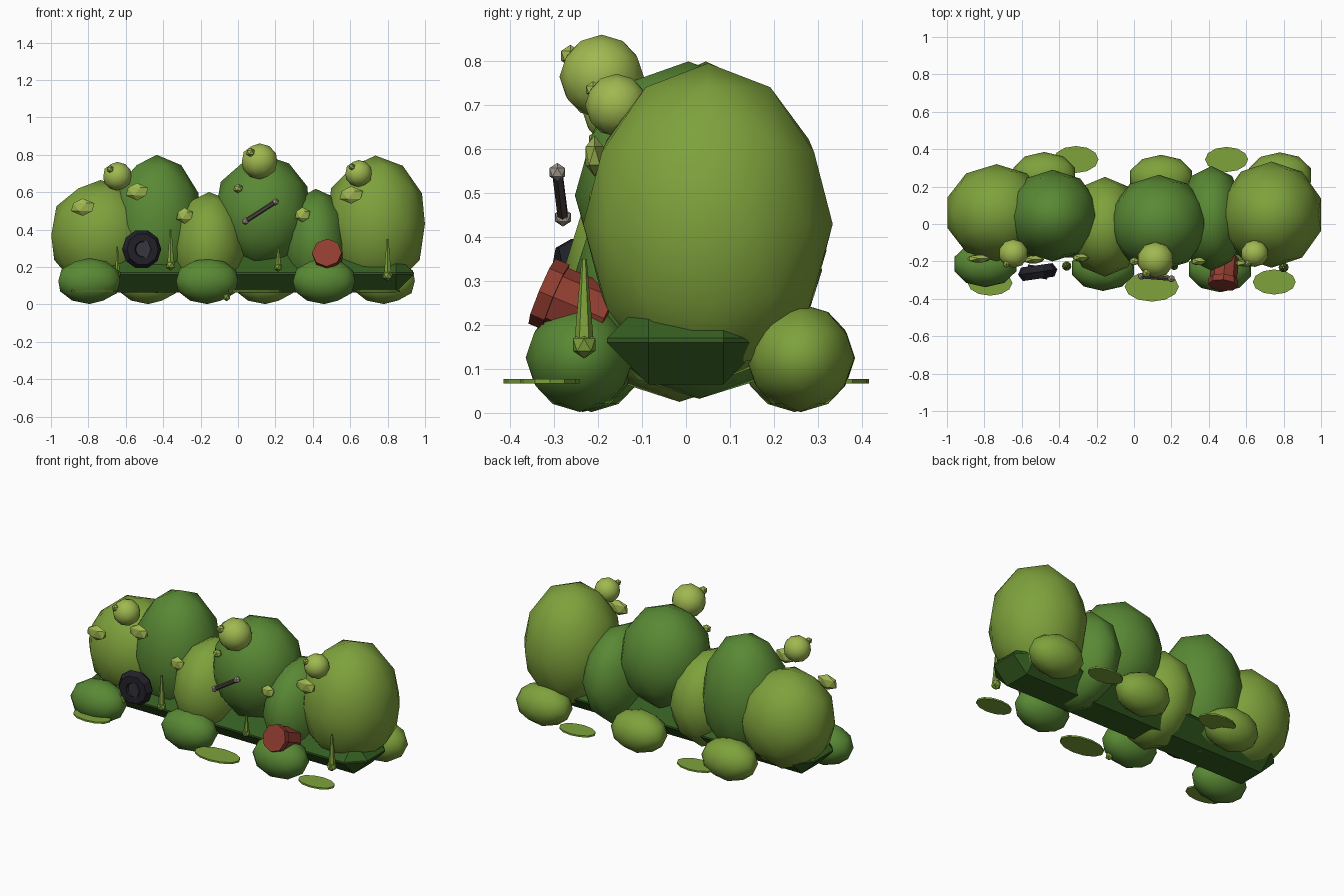
import bpy, math
from mathutils import Vector

if "Cube" in bpy.data.objects:
    bpy.data.objects.remove(bpy.data.objects["Cube"])


def mat(name, r, g, b):
    m = bpy.data.materials.new(name)
    m.diffuse_color = (r, g, b, 1)
    m.use_nodes = True
    m.node_tree.nodes["Principled BSDF"].inputs["Base Color"].default_value = m.diffuse_color
    return m


LIGHT = mat("light_green", 0.21, 0.36, 0.045)
DARK = mat("dark_green", 0.10, 0.25, 0.035)
BASE = mat("deep_green", 0.035, 0.11, 0.015)
PALE = mat("pale_green", 0.35, 0.48, 0.08)
BLACK = mat("black", 0.015, 0.015, 0.022)
HUB = mat("hub_grey", 0.035, 0.035, 0.045)
RED = mat("red", 0.28, 0.045, 0.03)
METAL = mat("dark_metal", 0.07, 0.055, 0.05)
STONE = mat("grey", 0.36, 0.32, 0.27)


def finish(name, material, smooth=False):
    o = bpy.context.object
    o.name = name
    o.data.materials.append(material)
    if smooth:
        bpy.ops.object.shade_smooth()
    return o


def ball(name, loc, size, material, sub=2):
    bpy.ops.mesh.primitive_ico_sphere_add(subdivisions=sub, radius=1, location=loc)
    o = finish(name, material, sub > 1)
    o.scale = size
    return o


def rod(name, a, b, r1, r2, sides, material):
    a, b = Vector(a), Vector(b)
    bpy.ops.mesh.primitive_cone_add(vertices=sides, radius1=r1, radius2=r2,
                                    depth=(b - a).length, location=(a + b) / 2)
    o = finish(name, material)
    o.rotation_euler = (b - a).to_track_quat('Z', 'Y').to_euler()
    return o


# Large body lobes, left to right
for i, (loc, size, m) in enumerate([
        ((-0.735, 0.06, 0.37), (0.277, 0.26, 0.295), LIGHT),
        ((-0.435, 0.045, 0.43), (0.25, 0.245, 0.37), DARK),
        ((-0.155, -0.015, 0.313), (0.207, 0.267, 0.288), LIGHT),
        ((0.133, 0.005, 0.495), (0.265, 0.258, 0.305), DARK),
        ((0.415, 0.03, 0.325), (0.185, 0.28, 0.293), DARK),
        ((0.735, 0.05, 0.43), (0.278, 0.284, 0.366), LIGHT)]):
    ball(f"body_lobe_{i + 1}", loc, size, m)

# Chamfered slab under the lobes
bpy.ops.mesh.primitive_cube_add(size=1, location=(0, 0, 0.165))
slab = finish("base_slab", BASE)
slab.scale = (1.88, 0.36, 0.2)
bpy.ops.object.transform_apply(location=False, rotation=False, scale=True)
bev = slab.modifiers.new("bevel", 'BEVEL')
bev.width = 0.095
bev.segments = 1

# Feet: dark at the front, light at the back
for i, (x, y, m) in enumerate([(-0.795, -0.215, DARK), (-0.165, -0.235, DARK),
                               (0.46, -0.242, DARK), (-0.48, 0.262, LIGHT),
                               (0.145, 0.247, LIGHT), (0.78, 0.26, LIGHT)]):
    ball(f"foot_{i + 1}", (x, y, 0.125), (0.174, 0.123, 0.123), m)

# Thin slime puddles
for i, (x, y, rx, ry) in enumerate([(-0.77, -0.315, 0.12, 0.068), (0.095, -0.335, 0.145, 0.08),
                                    (0.75, -0.31, 0.115, 0.067), (-0.31, 0.345, 0.12, 0.072),
                                    (0.495, 0.345, 0.115, 0.067)]):
    bpy.ops.mesh.primitive_cylinder_add(vertices=12, radius=1, depth=0.01, location=(x, y, 0.072))
    finish(f"puddle_{i + 1}", LIGHT).scale = (rx, ry, 1)

# Bubbles, each with a small highlight bead
for i, (x, y, z, r) in enumerate([(-0.645, -0.158, 0.685, 0.077), (0.115, -0.192, 0.765, 0.096),
                                  (0.645, -0.158, 0.70, 0.072)]):
    ball(f"bubble_{i + 1}", (x, y, z), (r * 1.03, r, r), PALE)
    ball(f"bubble_bead_{i + 1}", (x - 0.5 * r, y - 0.74 * r, z + 0.5 * r), (r * 0.26,) * 3, PALE, 1)

# Flat faceted warts on the front
for i, (x, y, z, s) in enumerate([(-0.83, -0.185, 0.52, 1.0), (-0.54, -0.19, 0.603, 0.95),
                                  (-0.285, -0.18, 0.475, 0.7), (0.0, -0.2, 0.62, 0.4),
                                  (0.345, -0.2, 0.48, 0.65), (0.605, -0.208, 0.585, 1.0)]):
    ball(f"wart_{i + 1}", (x, y, z), (0.07 * s, 0.024, 0.047 * min(1, s * 1.3)), PALE, 1)

# Hanging drips: cone with a drop at the end
for i, (x, y, top, low, r) in enumerate([(-0.645, -0.2, 0.31, 0.16, 0.02), (-0.36, -0.225, 0.4, 0.21, 0.028),
                                         (-0.06, -0.285, 0.16, 0.04, 0.022), (0.215, -0.225, 0.31, 0.2, 0.024),
                                         (0.8, -0.232, 0.35, 0.155, 0.03)]):
    rod(f"drip_{i + 1}", (x, y, low), (x, y, top), r * 0.75, r * 0.2, 6, LIGHT)
    ball(f"drip_drop_{i + 1}", (x, y, low), (r, r, r * 1.05), LIGHT, 1)

# Half-swallowed tyre and hub
bpy.ops.mesh.primitive_torus_add(major_segments=10, minor_segments=6, major_radius=0.064,
                                 minor_radius=0.042, location=(-0.515, -0.257, 0.295),
                                 rotation=(math.pi / 2, 0, math.radians(8)))
finish("tyre", BLACK)
rod("tyre_hub", (-0.51, -0.225, 0.295), (-0.52, -0.288, 0.295), 0.056, 0.056, 8, HUB)

# Bone-like bar with knobs
a, b = (0.04, -0.28, 0.445), (0.2, -0.293, 0.548)
rod("bar", a, b, 0.013, 0.013, 6, METAL)
for i, p in enumerate((a, b)):
    ball(f"bar_knob_{i + 1}", p, (0.021,) * 3, STONE, 1)

# Half-swallowed can with a rim, tilted up and forward
front, back = Vector((0.475, -0.328, 0.277)), Vector((0.488, -0.18, 0.215))
d = (back - front).normalized()
rod("can_body", front + d * 0.02, back, 0.072, 0.072, 8, RED)
rod("can_rim", front, front + d * 0.035, 0.08, 0.08, 8, RED)
